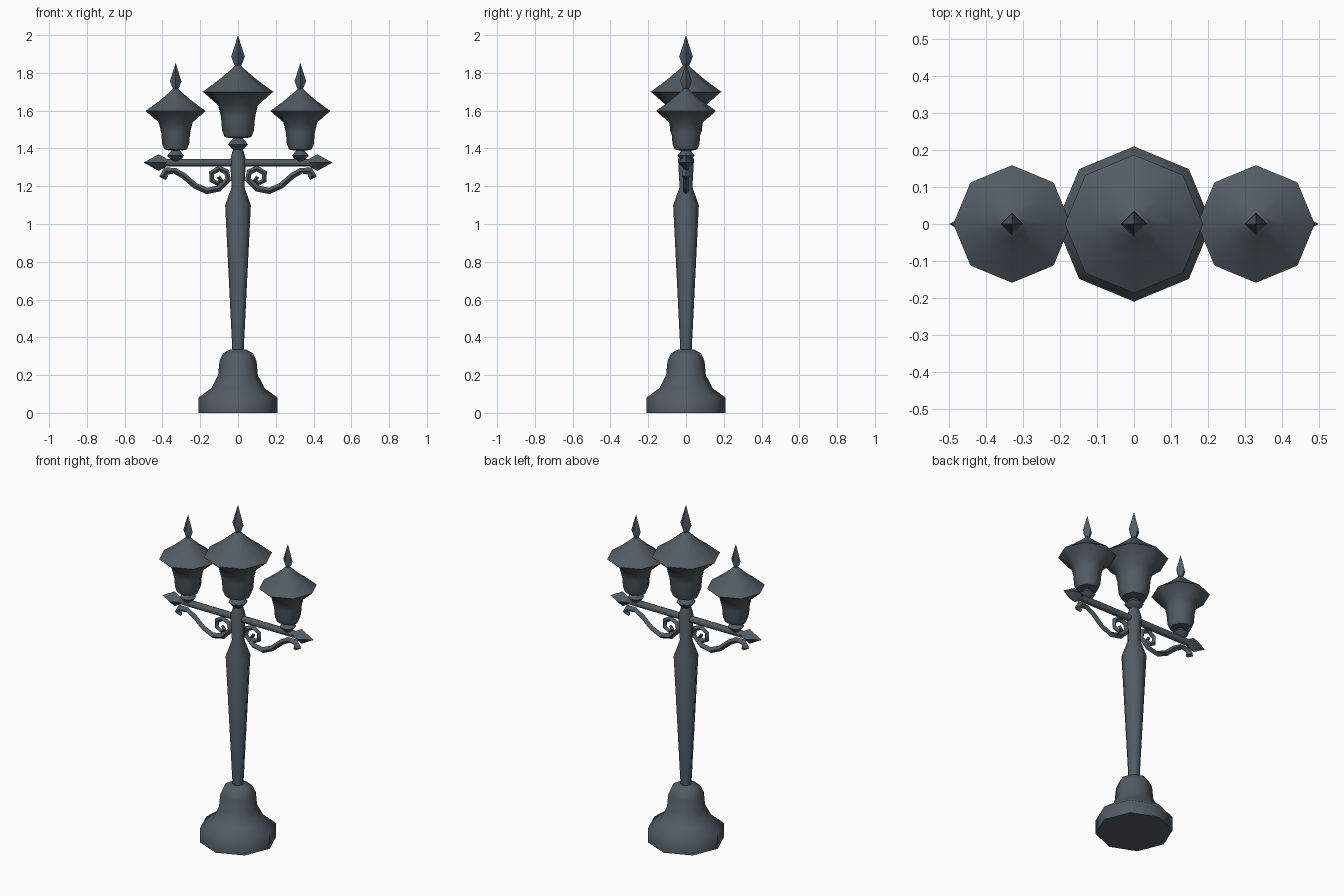
import bpy, bmesh
from math import cos, sin, pi, radians
from mathutils import Vector

cube = bpy.data.objects.get("Cube")
if cube:
    bpy.data.objects.remove(cube, do_unlink=True)

COLOUR = (0.084, 0.108, 0.127, 1.0)
iron = bpy.data.materials.new("dark_slate_iron")
iron.use_nodes = True
iron.diffuse_color = COLOUR
bsdf = iron.node_tree.nodes["Principled BSDF"]
bsdf.inputs["Base Color"].default_value = COLOUR
bsdf.inputs["Roughness"].default_value = 0.7


def skin(name, rings):
    """Join a list of point rings into a closed, smooth-shaded object."""
    bm = bmesh.new()
    loops = [[bm.verts.new(p) for p in ring] for ring in rings]
    n = len(loops[0])
    for a, b in zip(loops, loops[1:]):
        for i in range(n):
            j = (i + 1) % n
            bm.faces.new((a[i], a[j], b[j], b[i]))
    bm.faces.new(loops[0][::-1])
    bm.faces.new(loops[-1])
    bmesh.ops.remove_doubles(bm, verts=bm.verts, dist=0.0005)
    bmesh.ops.recalc_face_normals(bm, faces=bm.faces)
    for f in bm.faces:
        f.smooth = True
    for e in bm.edges:
        e.smooth = e.calc_face_angle(0) < radians(52)
    mesh = bpy.data.meshes.new(name)
    bm.to_mesh(mesh)
    bm.free()
    mesh.materials.append(iron)
    obj = bpy.data.objects.new(name, mesh)
    bpy.context.collection.objects.link(obj)
    return obj


def lathe(name, profile, sides=8, x=0.0, along_x=False):
    """Spin (radius, height) pairs around z, or around the x axis."""
    rings = []
    for r, h in profile:
        ring = []
        for i in range(sides):
            a = 2 * pi * i / sides
            u, v = r * cos(a), r * sin(a)
            ring.append((h, u, v + BAR_Z) if along_x else (x + u, v, h))
        rings.append(ring)
    return skin(name, rings)


def sweep(name, path, side):
    """Run a diamond section along (x, z, radius) points."""
    pts = [Vector((side * x, 0, z)) for x, z, r in path]
    rings = []
    for i, p in enumerate(pts):
        t = (pts[min(i + 1, len(pts) - 1)] - pts[max(i - 1, 0)]).normalized()
        n = Vector((-t.z, 0, t.x)) * path[i][2]
        d = Vector((0, path[i][2], 0))
        rings.append([p + n, p + d, p - n, p - d])
    return skin(name, rings)


BAR_Z = 1.325

# Bell-shaped foot and tapering post
lathe("base", [(0.21, 0), (0.21, 0.08), (0.142, 0.13), (0.105, 0.2),
               (0.098, 0.275), (0.08, 0.315), (0.045, 0.335), (0.03, 0.335)])
lathe("post", [(0.03, 0.33), (0.068, 1.1), (0.034, 1.195), (0.042, 1.34),
               (0.025, 1.4)])

# Lantern profile, measured up from the foot of the glass body
BODY = [(0.045, 0), (0.07, 0.005), (0.084, 0.04), (0.09, 0.11), (0.106, 0.175),
        (0.187, 0.245), (0.105, 0.305), (0.04, 0.36), (0.012, 0.387)]
FINIAL = [(0.012, 0.37), (0.036, 0.43), (0, 0.545)]
COLLAR = [(0.022, -0.068), (0.053, -0.033), (0.022, 0.003)]


def lantern(label, x, z, s):
    for part, profile, sides in (("body", BODY, 8), ("finial", FINIAL, 4),
                                 ("collar", COLLAR, 8)):
        lathe(f"{label}_lantern_{part}",
              [(r * s, z + h * s) for r, h in profile], sides, x)


lantern("centre", 0, 1.455, 1.0)

# Crossbar
lathe("crossbar", [(0.02, -0.4), (0.02, 0.4)], along_x=True)

# Scroll bracket: outer curl, sagging arm, inner spiral
SCROLL = [(0.376, 1.243, 0.012), (0.395, 1.255, 0.022), (0.382, 1.28, 0.02),
          (0.335, 1.282, 0.016), (0.286, 1.254, 0.016), (0.228, 1.203, 0.016),
          (0.165, 1.175, 0.017), (0.1, 1.188, 0.017), (0.052, 1.234, 0.016),
          (0.06, 1.276, 0.016), (0.1, 1.294, 0.016), (0.14, 1.27, 0.015),
          (0.138, 1.23, 0.014), (0.11, 1.215, 0.013), (0.09, 1.232, 0.012),
          (0.104, 1.25, 0.01)]

for label, side in (("left", 1), ("right", -1)):
    lantern(label, side * 0.33, 1.39, 0.85)
    lathe(f"{label}_spear_tip", [(0.016, side * 0.37), (0.044, side * 0.42),
                                 (0, side * 0.5)], 4, along_x=True)
    sweep(f"{label}_scroll", SCROLL, side)
